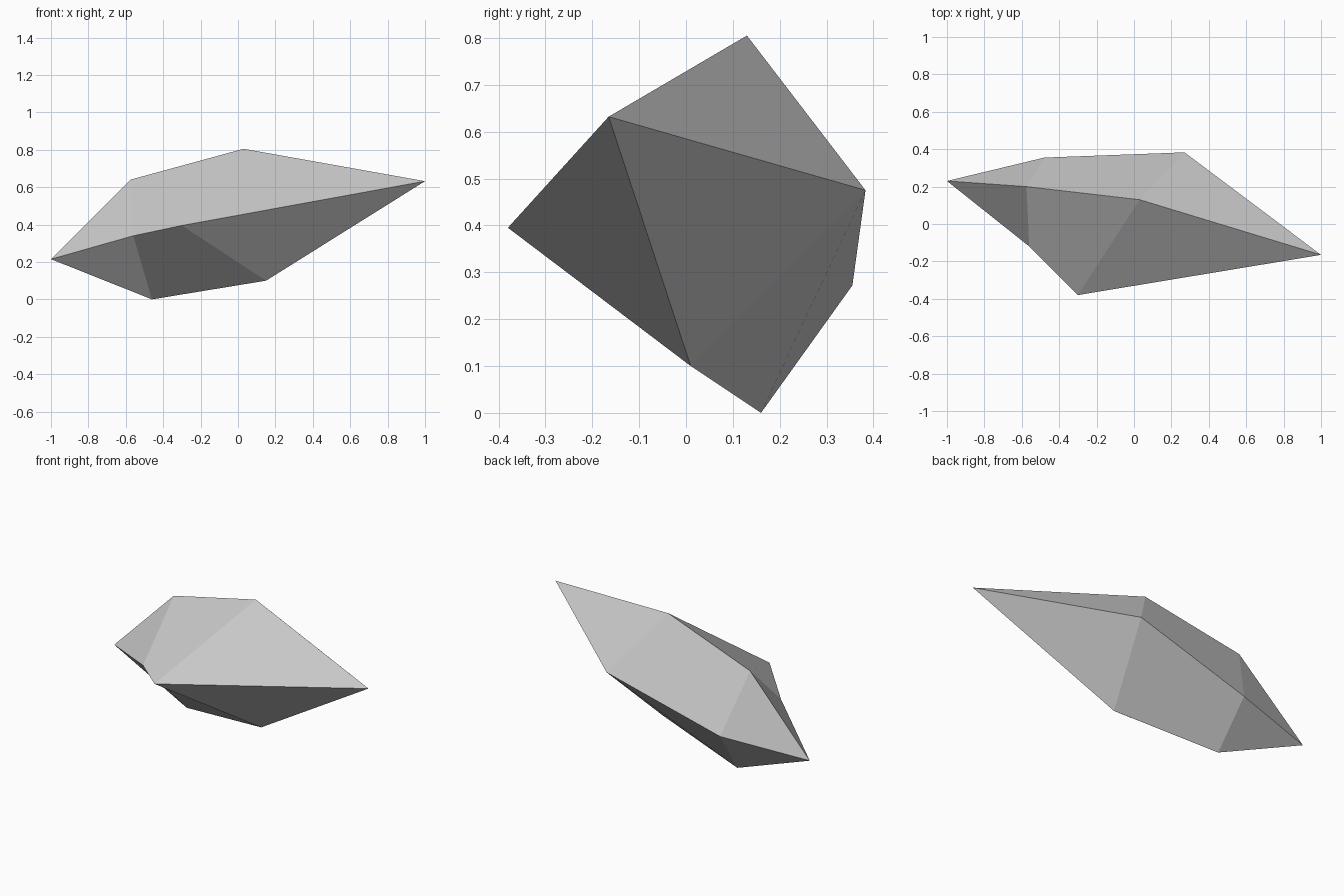
import bpy, bmesh

if "Cube" in bpy.data.objects:
    bpy.data.objects.remove(bpy.data.objects["Cube"])

# Four ridges of the stone: (left ring point, right ring point)
ridges = [
    ((-0.575, 0.20, 0.64), (0.03, 0.13, 0.805)),     # top
    ((-0.56, -0.12, 0.34), (-0.30, -0.38, 0.395)),   # front
    ((-0.46, 0.16, 0.0), (0.15, 0.01, 0.10)),        # bottom
    ((-0.48, 0.355, 0.272), (0.27, 0.383, 0.475)),   # back
]
left_tip = (-1.0, 0.23, 0.215)
right_tip = (1.0, -0.165, 0.632)

# Plain grey stone
stone = bpy.data.materials.new("stone grey")
stone.diffuse_color = (0.6, 0.6, 0.6, 1)
stone.use_nodes = True
stone.node_tree.nodes["Principled BSDF"].inputs["Base Color"].default_value = stone.diffuse_color

# Tapered four-sided shard: tip, two rings, tip
bm = bmesh.new()
a, d = bm.verts.new(left_tip), bm.verts.new(right_tip)
rings = [(bm.verts.new(p), bm.verts.new(q)) for p, q in ridges]
for i, (p, q) in enumerate(rings):
    p2, q2 = rings[(i + 1) % 4]
    bm.faces.new((a, p, p2))
    bm.faces.new((p, q, q2, p2))
    bm.faces.new((q, d, q2))
bmesh.ops.recalc_face_normals(bm, faces=bm.faces)

mesh = bpy.data.meshes.new("rock_shard")
bm.to_mesh(mesh)
bm.free()
mesh.materials.append(stone)
bpy.context.collection.objects.link(bpy.data.objects.new("rock_shard", mesh))
